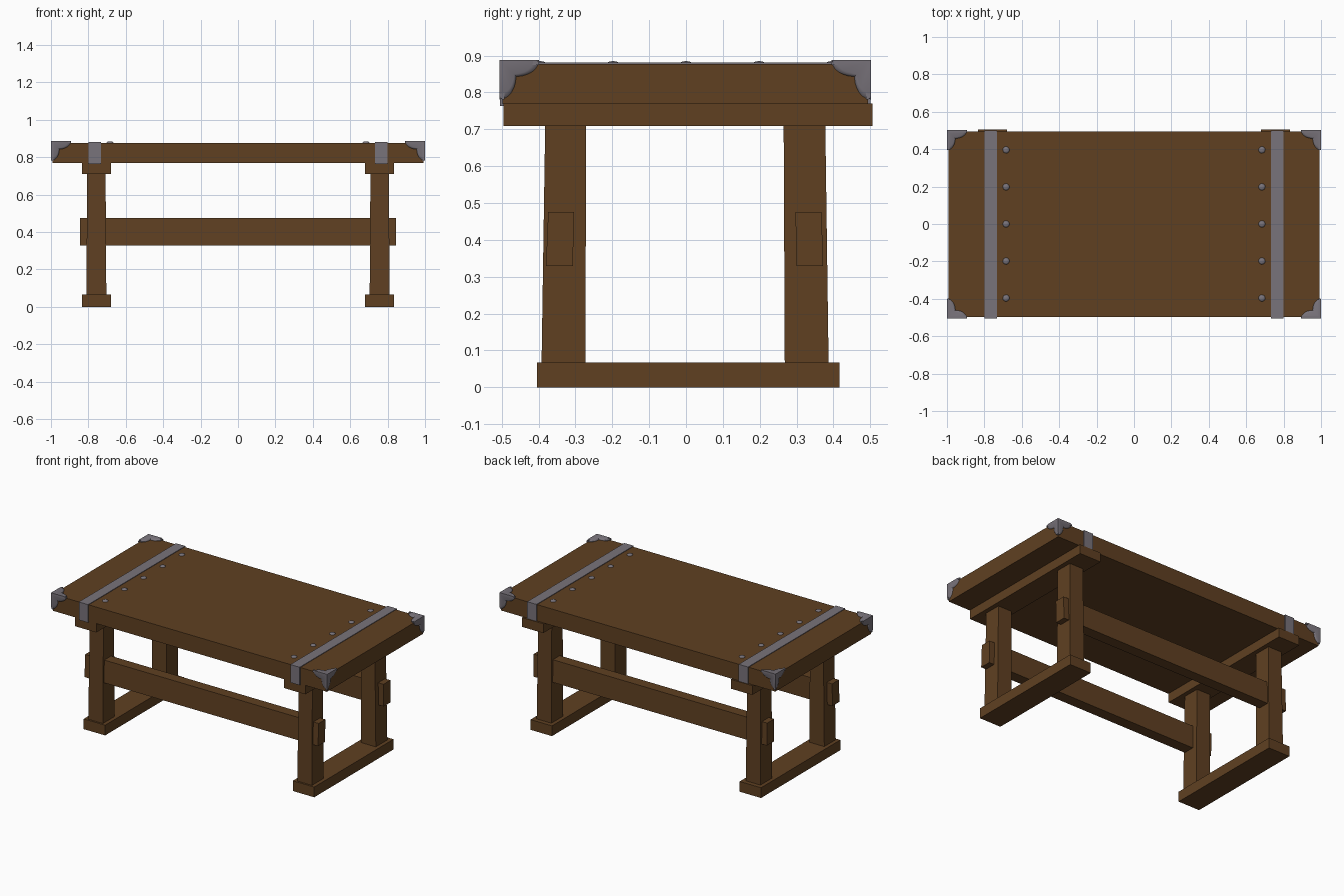
import bpy, bmesh, math
from mathutils import Vector

if "Cube" in bpy.data.objects:
    bpy.data.objects.remove(bpy.data.objects["Cube"])


def material(name, rgb):
    m = bpy.data.materials.new(name)
    m.diffuse_color = (*rgb, 1)
    m.use_nodes = True
    m.node_tree.nodes["Principled BSDF"].inputs["Base Color"].default_value = m.diffuse_color
    return m


WOOD = material("brown wood", (0.115, 0.051, 0.0155))
IRON = material("grey iron", (0.19, 0.172, 0.197))


def finish(name, bm, mat, smooth=False):
    bmesh.ops.recalc_face_normals(bm, faces=bm.faces)
    me = bpy.data.meshes.new(name)
    bm.to_mesh(me)
    bm.free()
    me.materials.append(mat)
    if smooth:
        me.shade_smooth()
        me.set_sharp_from_angle(angle=math.radians(40))
    ob = bpy.data.objects.new(name, me)
    bpy.context.collection.objects.link(ob)
    return ob


def block(name, mat, x, y, z, xt=None, yt=None):
    """Box with (min, max) ranges; xt / yt give a different top rectangle."""
    xt, yt = xt or x, yt or y
    bm = bmesh.new()
    rings = []
    for rx, ry, h in ((x, y, z[0]), (xt, yt, z[1])):
        rings.append([bm.verts.new((rx[i], ry[j], h))
                      for i, j in ((0, 0), (1, 0), (1, 1), (0, 1))])
    lo, hi = rings
    bm.faces.new(lo)
    bm.faces.new(hi)
    for k in range(4):
        n = (k + 1) % 4
        bm.faces.new((lo[k], lo[n], hi[n], hi[k]))
    return finish(name, bm, mat)


def side(s, a, b):
    return (a, b) if s > 0 else (-b, -a)


YC = -0.002  # the board sits very slightly forward
TOP = 0.877

# Table board
block("table_board", WOOD, (-0.993, 0.993), (YC - 0.496, YC + 0.496), (0.769, TOP))

# Trestles, straps and studs at both ends
for s, end in ((-1, "left"), (1, "right")):
    block(end + "_foot", WOOD, side(s, 0.68, 0.835), (-0.404, 0.416), (0, 0.067))
    block(end + "_batten", WOOD, side(s, 0.68, 0.835), (-0.495, 0.506), (0.709, 0.77))
    lx, lxt = side(s, 0.704, 0.811), side(s, 0.708, 0.806)
    block(end + "_front_leg", WOOD, lx, (-0.392, -0.273), (0.06, 0.715), lxt, (-0.382, -0.271))
    block(end + "_back_leg", WOOD, lx, (0.268, 0.387), (0.06, 0.715), lxt, (0.265, 0.378))

    # Strap: top band plus two bands down the edges
    sx = side(s, 0.733, 0.80)
    block(end + "_strap_top", IRON, sx, (YC - 0.503, YC + 0.503), (TOP - 0.002, 0.881))
    for t, nm in ((-1, "front"), (1, "back")):
        ys = sorted((YC + t * 0.49, YC + t * 0.503))
        block(f"{end}_strap_{nm}", IRON, sx, ys, (0.763, 0.88))

    # Row of domed studs
    for i in range(5):
        bm = bmesh.new()
        bmesh.ops.create_uvsphere(bm, u_segments=16, v_segments=8, radius=1)
        for v in bm.verts:
            v.co = (s * 0.684 + v.co.x * 0.018,
                    -0.396 + i * 0.198 + v.co.y * 0.018,
                    TOP + v.co.z * 0.008)
        finish(f"{end}_stud_{i + 1}", bm, IRON, True)

# Long stretchers running through the legs
block("front_stretcher", WOOD, (-0.846, 0.846), (-0.38, -0.307), (0.329, 0.475),
      None, (-0.374, -0.304))
block("back_stretcher", WOOD, (-0.846, 0.846), (0.30, 0.372), (0.329, 0.475),
      None, (0.297, 0.368))

# Corner bracket outline: two rounded lobes meeting in a notch
N = 6
lobe = [(0.045 + 0.062 * math.cos(a), 0.045 * math.sin(a))
        for a in (math.pi / 2 * i / N for i in range(N + 1))]
outline = lobe + [(v, u) for u, v in reversed(lobe[:-1])] + [(0, 0)]
LAYERS = ((1.0, 0.013), (1.0, 0.007), (0.95, 0.003), (0.86, 0.0))

for sx, en in ((-1, "left"), (1, "right")):
    for sy, fn in ((-1, "front"), (1, "back")):
        corner = Vector((sx * 1.0, YC + sy * 0.504, 0.888))
        inward = [Vector((-sx, 0, 0)), Vector((0, -sy, 0)), Vector((0, 0, -1))]
        bm = bmesh.new()
        for k in range(3):  # one plate on each of the three faces
            w, u, v = inward[k], inward[(k + 1) % 3], inward[(k + 2) % 3]
            rings = [[bm.verts.new(corner + u * (p * f) + v * (q * f) + w * d)
                      for p, q in outline] for f, d in LAYERS]
            n = len(outline)
            for a, b in zip(rings, rings[1:]):
                for i in range(n):
                    j = (i + 1) % n
                    bm.faces.new((a[i], a[j], b[j], b[i]))
            bm.faces.new(rings[0])
            bm.faces.new(rings[-1])
        finish(f"{en}_{fn}_corner_bracket", bm, IRON, True)
